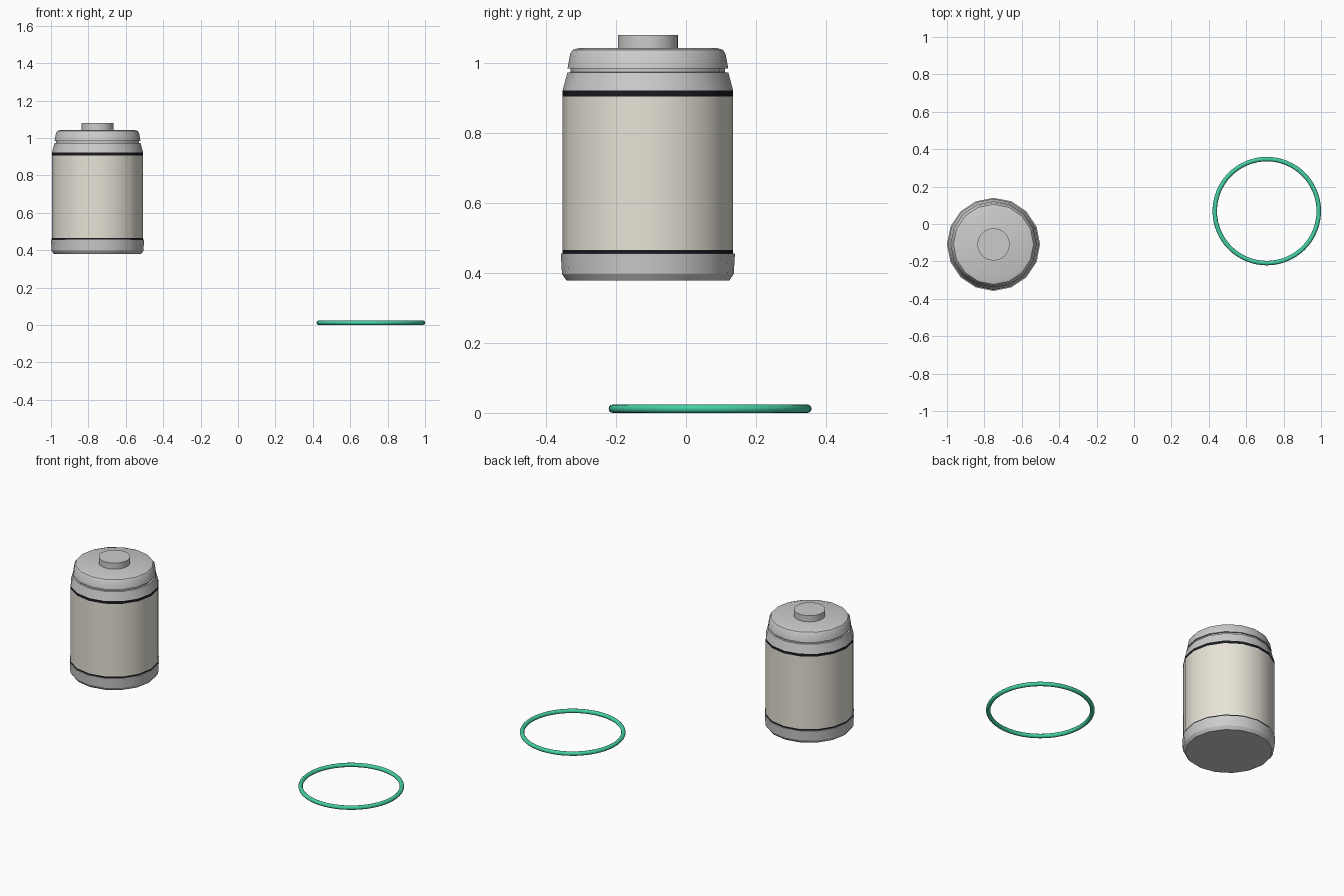
import bpy, bmesh, math

if "Cube" in bpy.data.objects:
    bpy.data.objects.remove(bpy.data.objects["Cube"])

CX, CY, SIDES = -0.751, -0.109, 16


def material(name, rgb):
    m = bpy.data.materials.new(name)
    m.diffuse_color = (*rgb, 1)
    m.use_nodes = True
    m.node_tree.nodes["Principled BSDF"].inputs["Base Color"].default_value = m.diffuse_color
    return m


def smooth(ob, angle=30):
    bpy.ops.object.select_all(action='DESELECT')
    ob.select_set(True)
    bpy.context.view_layer.objects.active = ob
    bpy.ops.object.shade_smooth_by_angle(angle=math.radians(angle))


def lathe(name, profile, mat=None, sides=SIDES):
    """Revolve (radius, z) points, listed bottom to top, and cap both ends."""
    bm = bmesh.new()
    rings = []
    for r, z in profile:
        rings.append([bm.verts.new((r * math.cos(2 * math.pi * i / sides),
                                    r * math.sin(2 * math.pi * i / sides), z))
                      for i in range(sides)])
    for a, b in zip(rings, rings[1:]):
        for i in range(sides):
            j = (i + 1) % sides
            bm.faces.new((a[i], a[j], b[j], b[i]))
    bm.faces.new(rings[0][::-1])
    bm.faces.new(rings[-1])
    me = bpy.data.meshes.new(name)
    bm.to_mesh(me)
    bm.free()
    ob = bpy.data.objects.new(name, me)
    bpy.context.collection.objects.link(ob)
    ob.location = (CX, CY, 0)
    if mat:
        me.materials.append(mat)
    smooth(ob)
    return ob


cream = material("cream", (0.80, 0.77, 0.68))
black = material("black", (0.01, 0.01, 0.015))
green = material("green", (0.06, 0.62, 0.38))

# Canister: base, sleeve with two dark bands, shoulder and lid
lathe("base_cup", [(0.233, 0.379), (0.2455, 0.397), (0.249, 0.456)])
lathe("lower_band", [(0.244, 0.454), (0.244, 0.465)], black)
lathe("sleeve", [(0.244, 0.465), (0.244, 0.905)], cream)
lathe("upper_band", [(0.244, 0.905), (0.244, 0.921)], black)
lathe("shoulder", [(0.244, 0.921), (0.230, 0.973), (0.221, 0.974), (0.221, 0.986)])
lathe("lid", [(0.230, 0.984), (0.222, 1.027), (0.214, 1.038), (0.198, 1.043)])
lathe("lid_button", [(0.086, 1.04), (0.086, 1.08)], sides=32)

# Ring lying on the ground
bpy.ops.mesh.primitive_torus_add(major_segments=64, minor_segments=12,
                                 major_radius=0.278, minor_radius=0.012,
                                 location=(0.71, 0.069, 0.012))
ring = bpy.context.object
ring.name = "ground_ring"
ring.data.materials.append(green)
smooth(ring, 60)
